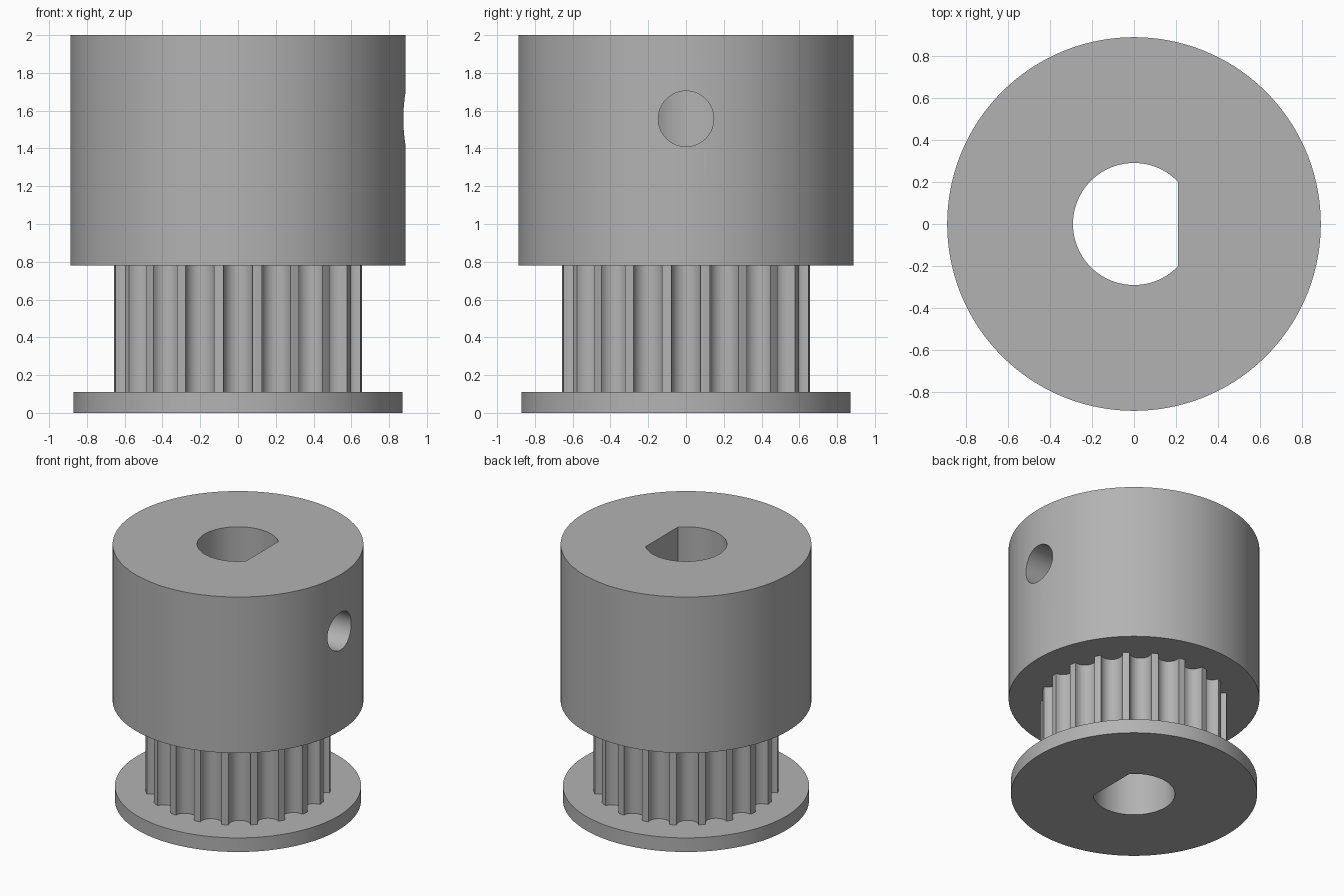
import bpy, bmesh
from math import sin, cos, pi, radians, sqrt, asin
from mathutils import Matrix, Vector

cube = bpy.data.objects.get("Cube")
if cube:
    bpy.data.objects.remove(cube, do_unlink=True)

metal = bpy.data.materials.new("grey_metal")
metal.use_nodes = True
GREY = (0.45, 0.45, 0.45, 1)
metal.diffuse_color = GREY
metal.node_tree.nodes["Principled BSDF"].inputs["Base Color"].default_value = GREY


def circle(radius, count=144):
    return [(radius * cos(2 * pi * i / count), radius * sin(2 * pi * i / count))
            for i in range(count)]


def tooth_outline(radius, groove, teeth=20, steps=12):
    """Round grooves cut into a circle, with a narrow land between each pair."""
    points = []
    centre = sqrt(radius ** 2 - groove ** 2)
    half = asin(groove / radius)
    for i in range(teeth):
        turn = Matrix.Rotation(2 * pi * i / teeth, 2)
        for k in range(steps + 1):
            a = pi * k / steps
            points.append(turn @ Vector((centre - groove * sin(a), -groove * cos(a))))
        land = 2 * pi / teeth - 2 * half
        for k in (1, 2):
            a = half + land * k / 3
            points.append(turn @ Vector((radius * cos(a), radius * sin(a))))
    return points


def d_outline(radius, flat, steps=72):
    """Circle with its +x side cut off by a flat."""
    start = pi / 2 - asin(flat / radius)
    sweep = 2 * pi - 2 * start
    return [(radius * cos(start + sweep * k / steps), radius * sin(start + sweep * k / steps))
            for k in range(steps + 1)]


def prism(name, outline, z0, z1):
    bm = bmesh.new()
    base = bm.faces.new([bm.verts.new((p[0], p[1], z0)) for p in outline])
    top = bmesh.ops.extrude_face_region(bm, geom=[base], use_keep_orig=True)["geom"]
    bmesh.ops.translate(bm, vec=(0, 0, z1 - z0),
                        verts=[v for v in top if isinstance(v, bmesh.types.BMVert)])
    bmesh.ops.recalc_face_normals(bm, faces=bm.faces)
    mesh = bpy.data.meshes.new(name)
    bm.to_mesh(mesh)
    bm.free()
    mesh.materials.append(metal)
    obj = bpy.data.objects.new(name, mesh)
    bpy.context.collection.objects.link(obj)
    return obj


def cut(obj, cutter):
    mod = obj.modifiers.new("cut", "BOOLEAN")
    mod.operation = "DIFFERENCE"
    mod.solver = "EXACT"
    mod.object = cutter
    bpy.context.view_layer.objects.active = obj
    bpy.ops.object.modifier_apply(modifier=mod.name)


# Main parts
hub = prism("hub", circle(0.888), 0.78, 2.0)
teeth = prism("toothed_section", tooth_outline(0.66, 0.078), 0.11, 0.78)
flange = prism("flange", circle(0.872), 0.0, 0.11)
parts = [hub, teeth, flange]

# D-shaped shaft bore through everything
bore = prism("bore_cutter", d_outline(0.29, 0.21), -0.2, 2.2)
for part in parts:
    cut(part, bore)

# Set screw hole from the +x side into the bore
screw = prism("screw_hole_cutter", circle(0.147, 64), 0.1, 1.2)
screw.data.transform(Matrix.Translation((0, 0, 1.557)) @ Matrix.Rotation(radians(90), 4, "Y"))
cut(hub, screw)

for cutter in (bore, screw):
    bpy.data.objects.remove(cutter, do_unlink=True)

# Smooth round walls, sharp rims
for part in parts:
    bpy.ops.object.select_all(action="DESELECT")
    part.select_set(True)
    bpy.context.view_layer.objects.active = part
    bpy.ops.object.shade_smooth_by_angle(angle=radians(30))
